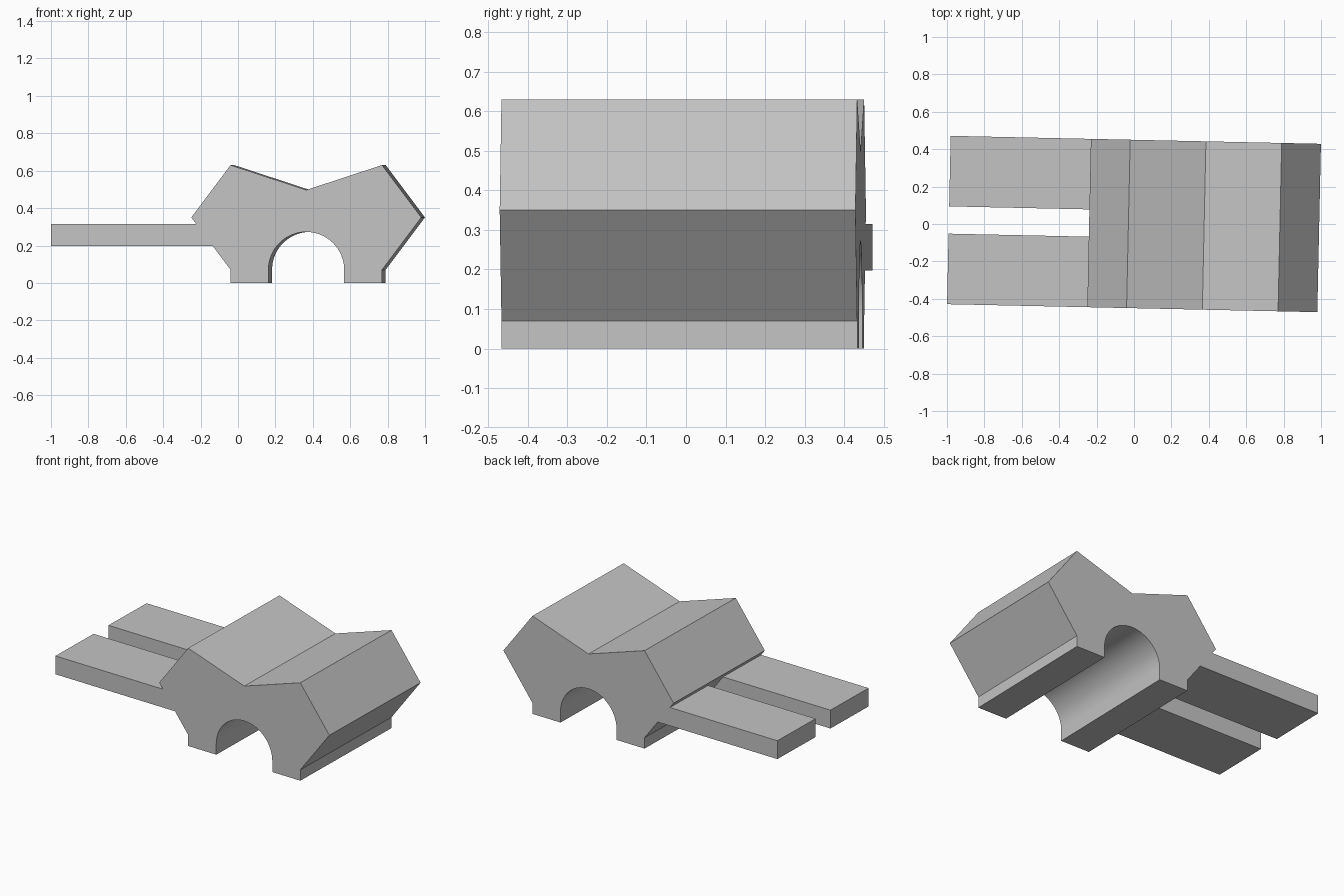
import bpy
import bmesh
import math

cube = bpy.data.objects.get("Cube")
if cube:
    bpy.data.objects.remove(cube, do_unlink=True)

TURN = -0.0215          # slight yaw of the whole model
HALF = 0.45             # half the depth
MID = 0.375             # symmetry line of the body
TIP, SHOULDER = 0.615, 0.405
ARCH = 0.2025

grey = bpy.data.materials.new("plain grey")
grey.use_nodes = True
colour = (0.55, 0.55, 0.55, 1)
grey.diffuse_color = colour
grey.node_tree.nodes["Principled BSDF"].inputs["Base Color"].default_value = colour


def extrude_profile(name, profile, y0, y1):
    """Extrude an x-z outline from y0 to y1."""
    bm = bmesh.new()
    face = bm.faces.new([bm.verts.new((x, y0, z)) for x, z in profile])
    extruded = bmesh.ops.extrude_face_region(bm, geom=[face])
    moved = [v for v in extruded["geom"] if isinstance(v, bmesh.types.BMVert)]
    bmesh.ops.translate(bm, vec=(0, y1 - y0, 0), verts=moved)
    bmesh.ops.recalc_face_normals(bm, faces=bm.faces)
    mesh = bpy.data.meshes.new(name)
    bm.to_mesh(mesh)
    bm.free()
    mesh.materials.append(grey)
    obj = bpy.data.objects.new(name, mesh)
    bpy.context.collection.objects.link(obj)
    obj.rotation_euler.z = TURN
    return obj


# Body: mirrored right half of the outline, valley on top, round arch below
half = [(SHOULDER, 0.63), (TIP, 0.35), (SHOULDER, 0.07), (SHOULDER, 0), (ARCH, 0)]
steps = 48
arch = [(ARCH * math.cos(math.pi * i / steps), 0.07 + ARCH * math.sin(math.pi * i / steps))
        for i in range(steps + 1)]
outline = [(0, 0.497)] + half + arch + [(-x, z) for x, z in reversed(half)]
body = extrude_profile("body", [(MID + x, z) for x, z in outline], -HALF, HALF)

# Two flat prongs ending on the sloping side of the body
low, high, gap = 0.197, 0.315, 0.073


def slope_x(z):
    return MID - TIP + (0.35 - z) * (TIP - SHOULDER) / 0.28


prong = [(-0.99, low), (slope_x(low), low), (slope_x(high), high), (-0.99, high)]
extrude_profile("front_prong", prong, -HALF, -gap)
extrude_profile("back_prong", prong, gap, HALF)

# Smooth arch, sharp edges elsewhere
bpy.ops.object.select_all(action="DESELECT")
body.select_set(True)
bpy.context.view_layer.objects.active = body
bpy.ops.object.shade_smooth_by_angle(angle=math.radians(25))
